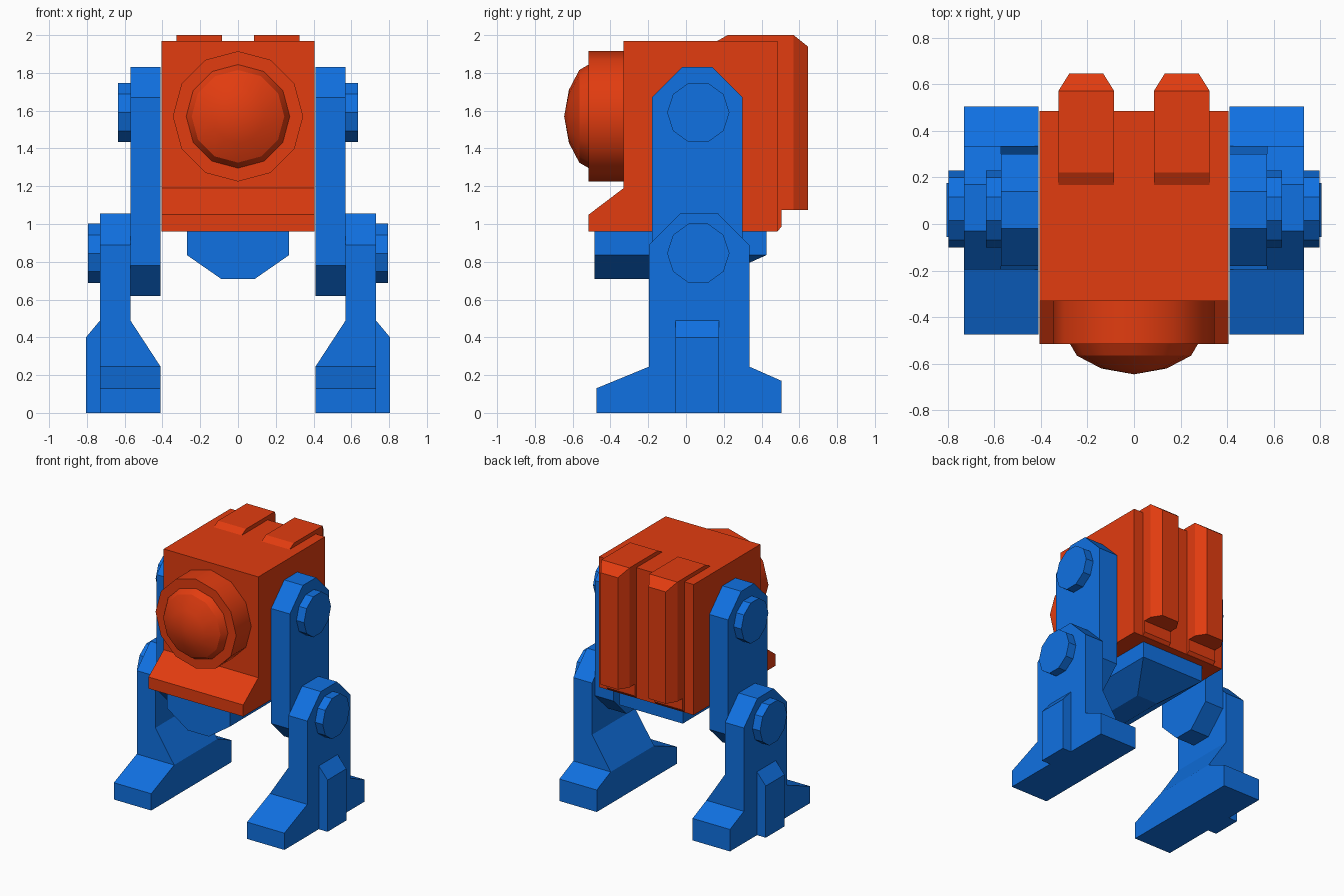
import bpy, bmesh, math
from mathutils import Vector

if "Cube" in bpy.data.objects:
    bpy.data.objects.remove(bpy.data.objects["Cube"])


def material(name, rgb):
    m = bpy.data.materials.new(name)
    m.diffuse_color = (*rgb, 1)
    m.use_nodes = True
    m.node_tree.nodes["Principled BSDF"].inputs["Base Color"].default_value = m.diffuse_color
    return m


RED = material("orange red", (0.76, 0.045, 0.005))
BLUE = material("bright blue", (0.005, 0.165, 0.76))


def finish(bm, name, mat, mirror=False):
    bmesh.ops.recalc_face_normals(bm, faces=bm.faces)
    me = bpy.data.meshes.new(name)
    bm.to_mesh(me)
    bm.free()
    me.materials.append(mat)
    ob = bpy.data.objects.new(name, me)
    bpy.context.collection.objects.link(ob)
    if mirror:
        ob.modifiers.new("mirror", 'MIRROR').use_mirror_merge = False
    return ob


def prism(axis, pts, a, b):
    """Extrude a profile along x (points y,z) or along y (points x,z)."""
    bm = bmesh.new()
    place = (lambda p, t: (t, p[0], p[1])) if axis == 'x' else (lambda p, t: (p[0], t, p[1]))
    face = bm.faces.new([bm.verts.new(place(p, a)) for p in pts])
    ext = bmesh.ops.extrude_face_region(bm, geom=[face])
    verts = [v for v in ext['geom'] if isinstance(v, bmesh.types.BMVert)]
    bmesh.ops.translate(bm, verts=verts, vec=Vector(place((0, 0), b - a)))
    return bm


def slice_off(bm, co, normal):
    """Cut away everything on the normal's side and cap the opening."""
    bmesh.ops.bisect_plane(bm, geom=bm.verts[:] + bm.edges[:] + bm.faces[:],
                           plane_co=co, plane_no=normal, clear_outer=True)
    bmesh.ops.holes_fill(bm, edges=[e for e in bm.edges if e.is_boundary])


def lathe_y(rings, n, cz):
    """Rings of (y, radius) around a y axis at height cz; radius 0 is a tip."""
    bm = bmesh.new()
    prev = None
    for y, r in rings:
        if r:
            ring = [bm.verts.new((r * math.sin(2 * math.pi * i / n), y,
                                  cz + r * math.cos(2 * math.pi * i / n))) for i in range(n)]
        else:
            ring = [bm.verts.new((0, y, cz))] * n
        if prev:
            for i in range(n):
                j = (i + 1) % n
                quad = [prev[i], prev[j], ring[j], ring[i]]
                bm.faces.new(list(dict.fromkeys(quad)))
        else:
            bm.faces.new(ring)
        prev = ring
    if rings[-1][1]:
        bm.faces.new(prev)
    return bm


def smooth(ob):
    bpy.ops.object.select_all(action='DESELECT')
    ob.select_set(True)
    bpy.context.view_layer.objects.active = ob
    bpy.ops.object.shade_smooth_by_angle(angle=math.radians(30.5))


# Body with front lip
finish(prism('x', [(-0.33, 1.97), (0.485, 1.97), (0.485, 0.96), (-0.515, 0.96),
                   (-0.515, 1.05), (-0.33, 1.19)], -0.405, 0.405), "body", RED)

# Front eye: twelve-sided housing and domed lens
smooth(finish(lathe_y([(-0.32, 0.345), (-0.515, 0.345)], 12, 1.57), "eye_housing", RED))
smooth(finish(lathe_y([(-0.51, 0.277), (-0.565, 0.245), (-0.62, 0.14), (-0.645, 0)], 12, 1.57),
              "eye_lens", RED))

# Back tubes with chamfered rear corners
tube = prism('x', [(0.15, 1.96), (0.22, 2.0), (0.57, 2.0), (0.645, 1.94), (0.645, 1.075),
                   (0.505, 1.075), (0.505, 0.985), (0.485, 0.962), (0.4, 0.962)], 0.085, 0.325)
slice_off(tube, (0.325, 0.57, 0), Vector((0.08, 0.05, 0)).normalized())
slice_off(tube, (0.085, 0.57, 0), Vector((-0.08, 0.05, 0)).normalized())
finish(tube, "back_tube", RED, True)

# Pelvis under the body, sloped at the back
pelvis = prism('y', [(-0.27, 0.965), (0.27, 0.965), (0.27, 0.835), (0.09, 0.71),
                     (-0.09, 0.71), (-0.27, 0.835)], -0.485, 0.425)
slice_off(pelvis, (0, 0.425, 0.835), Vector((0, 0.045, -0.1)).normalized())
finish(pelvis, "pelvis", BLUE)

# Upper legs
finish(prism('x', [(-0.02, 1.83), (0.14, 1.83), (0.30, 1.67), (0.30, 0.78), (0.14, 0.62),
                   (-0.02, 0.62), (-0.18, 0.78), (-0.18, 1.67)], 0.41, 0.57),
       "upper_leg", BLUE, True)

# Lower legs with feet: side profile trimmed by the front profile
leg = finish(prism('x', [(-0.03, 1.055), (0.17, 1.055), (0.335, 0.89), (0.335, 0.245),
                         (0.505, 0.17), (0.505, 0), (-0.475, 0), (-0.475, 0.13),
                         (-0.195, 0.245), (-0.195, 0.89)], 0.3, 0.9), "lower_leg", BLUE)
cutter = finish(prism('y', [(0.41, -0.1), (0.73, -0.1), (0.73, 1.2), (0.57, 1.2),
                            (0.57, 0.49), (0.41, 0.245)], -0.8, 0.8), "leg_trim", BLUE)
trim = leg.modifiers.new("trim", 'BOOLEAN')
trim.operation, trim.solver, trim.object = 'INTERSECT', 'EXACT', cutter
bpy.context.view_layer.objects.active = leg
bpy.ops.object.modifier_apply(modifier="trim")
bpy.data.objects.remove(cutter)
leg.modifiers.new("mirror", 'MIRROR').use_mirror_merge = False

# Ten-sided joint hubs at hip and knee
for name, z, x in (("hip_hub", 1.59, 0.56), ("knee_hub", 0.845, 0.72)):
    pts = [(0.065 + 0.165 * math.cos(math.pi * i / 5), z + 0.165 * math.sin(math.pi * i / 5))
           for i in range(10)]
    finish(prism('x', pts, x, x + 0.075), name, BLUE, True)

# Ankle plates on the outer side
finish(prism('y', [(0.725, 0), (0.805, 0), (0.805, 0.40), (0.73, 0.49), (0.725, 0.49)],
             -0.055, 0.175), "ankle_plate", BLUE, True)
